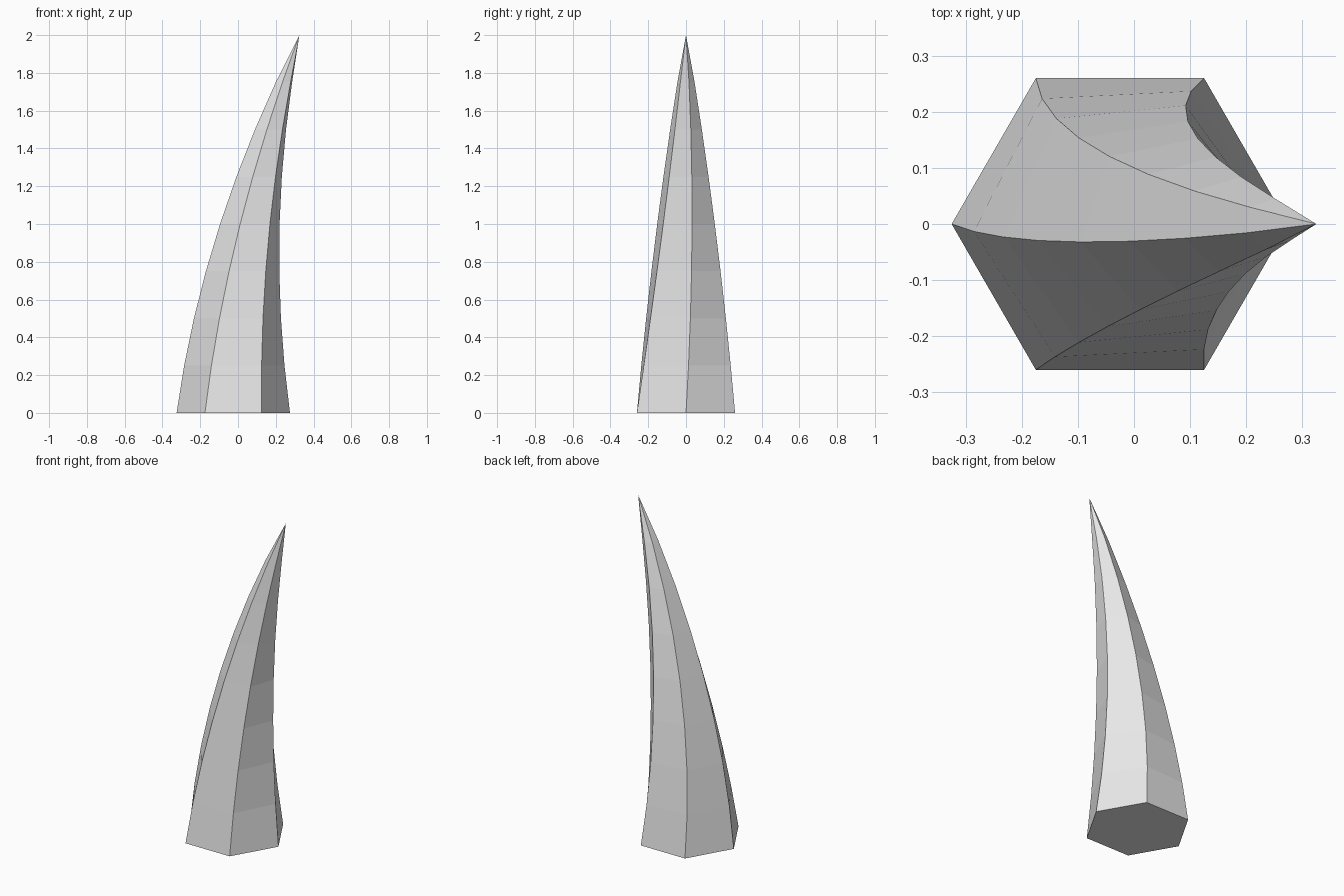
import bpy
import bmesh
from math import cos, sin, pi

cube = bpy.data.objects.get("Cube")
if cube:
    bpy.data.objects.remove(cube, do_unlink=True)

SIDES, RINGS = 6, 8
HEIGHT, RADIUS = 2.0, 0.3
BASE_X, BEND, TWIST = -0.025, 0.35, 0.4

# Plain light grey
grey = bpy.data.materials.new("light_grey")
grey.use_nodes = True
color = (0.8, 0.8, 0.8, 1.0)
grey.diffuse_color = color
grey.node_tree.nodes["Principled BSDF"].inputs["Base Color"].default_value = color

bm = bmesh.new()


def add_ring(t):
    """Hexagonal section at height fraction t: tapered, twisted and bent towards +x."""
    r = RADIUS * (1 - t) ** 0.9
    cx = BASE_X + BEND * t * t
    angles = [2 * pi * i / SIDES + TWIST * t for i in range(SIDES)]
    return [bm.verts.new((cx + r * cos(a), r * sin(a), HEIGHT * t)) for a in angles]


# Sections from the base up, closed by a pointed tip
rings = [add_ring(k / RINGS) for k in range(RINGS)]
tip = bm.verts.new((BASE_X + BEND, 0, HEIGHT))

bm.faces.new(rings[0][::-1])
for i in range(SIDES):
    j = (i + 1) % SIDES
    for low, high in zip(rings, rings[1:]):
        bm.faces.new((low[i], low[j], high[j], high[i]))
    bm.faces.new((rings[-1][i], rings[-1][j], tip))

mesh = bpy.data.meshes.new("horn")
bm.to_mesh(mesh)
bm.free()
mesh.materials.append(grey)
horn = bpy.data.objects.new("horn", mesh)
bpy.context.collection.objects.link(horn)
